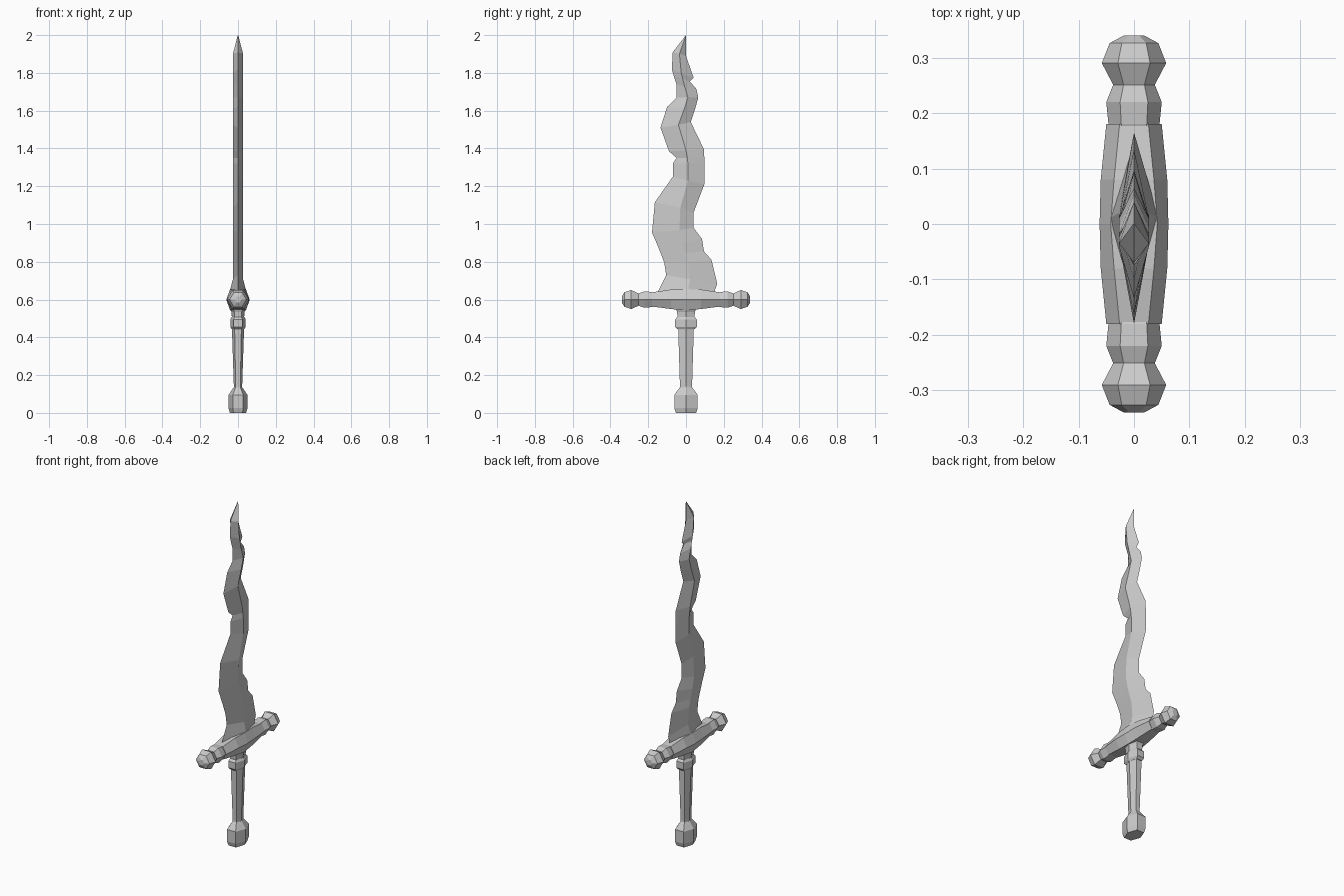
import bpy, bmesh


def loft(name, rings):
    """Skin a list of equal-sized vertex rings and cap both ends."""
    bm = bmesh.new()
    rows = [[bm.verts.new(p) for p in ring] for ring in rings]
    n = len(rows[0])
    for a, b in zip(rows, rows[1:]):
        for i in range(n):
            j = (i + 1) % n
            bm.faces.new((a[i], a[j], b[j], b[i]))
    bm.faces.new(rows[0])
    bm.faces.new(rows[-1])
    bmesh.ops.remove_doubles(bm, verts=bm.verts, dist=0.0005)
    bmesh.ops.recalc_face_normals(bm, faces=bm.faces)
    mesh = bpy.data.meshes.new(name)
    bm.to_mesh(mesh)
    bm.free()
    ob = bpy.data.objects.new(name, mesh)
    bpy.context.collection.objects.link(ob)
    return ob


def hexagon(rx, flat, lo, hi):
    """Six-sided section: points at +-rx, flats of half width 'flat' at lo and hi."""
    mid = (lo + hi) / 2
    return [(rx, mid), (flat, hi), (-flat, hi), (-rx, mid), (-flat, lo), (flat, lo)]


# wavy blade: -y edge (y, z), +y edge (y, z), ridge y
rows = [
    (-.150, .640, .150, .640, .010),
    (-.105, .730, .165, .685, .020),
    (-.115, .795, .135, .810, .010),
    (-.130, .835, .095, .855, -.003),
    (-.150, .885, .085, .920, -.020),
    (-.180, .955, .040, .980, -.035),
    (-.165, 1.115, .040, 1.060, -.030),
    (-.070, 1.250, .097, 1.210, .010),
    (-.070, 1.320, .097, 1.320, .010),
    (-.050, 1.350, .097, 1.350, .007),
    (-.090, 1.385, .095, 1.395, .000),
    (-.135, 1.510, .025, 1.540, -.040),
    (-.100, 1.620, .047, 1.605, -.008),
    (-.050, 1.670, .065, 1.670, .010),
    (-.050, 1.740, .055, 1.715, -.007),
    (-.065, 1.785, .020, 1.755, -.018),
    (-.075, 1.820, .040, 1.775, -.025),
    (-.070, 1.910, .000, 1.890, -.035),
]
rings = []
for i, (ly, lz, ry, rz, my) in enumerate(rows):
    t = 0.045 if i == 0 else 0.027
    mz = (lz + rz) / 2
    rings.append([(0, ly, lz), (t, my, mz), (0, ry, rz), (-t, my, mz)])
rings.append([(0, 0, 2.0), (.0015, 0, 1.999), (0, .001, 1.999), (-.0015, 0, 1.999)])
loft("blade", rings)

# crossguard body: y, half width, top flat half width, bottom z, top z
body = [(.18, .050, .026, .563, .638), (.08, .060, .036, .550, .653), (0, .062, .042, .543, .655)]
body += [(-y, *rest) for y, *rest in body[1::-1]]
loft("crossguard", [[(x, y, z) for x, z in hexagon(rx, f, lo, hi)]
                    for y, rx, f, lo, hi in body])

# guard collars and end knobs: y, radius
collar = [(.17, .042), (.18, .046), (.22, .050), (.252, .037)]
knob = [(.25, .037), (.29, .058), (.326, .044), (.34, .018)]
for side, s in (("front", -1), ("back", 1)):
    for part, profile in (("collar", collar), ("knob", knob)):
        loft(f"guard_{part}_{side}",
             [[(x, s * y, z) for x, z in hexagon(r, r / 2, .6 - .866 * r, .6 + .866 * r)]
              for y, r in profile])


# handle parts: z, half width in x, half depth in y
def handle_part(name, profile):
    loft(name, [[(x, y, z) for x, y in hexagon(rx, rx * .55, -ry, ry)]
                for z, rx, ry in profile])


handle_part("grip", [(.10, .024, .036), (.14, .022, .032), (.44, .032, .041), (.46, .034, .043)])
handle_part("grip_collar", [(.443, .033, .045), (.456, .041, .057), (.495, .041, .057),
                            (.507, .034, .046)])
handle_part("neck", [(.50, .032, .045), (.535, .035, .047), (.56, .045, .056)])
handle_part("pommel", [(0, .043, .054), (.025, .050, .062), (.095, .050, .062),
                       (.135, .023, .033)])
